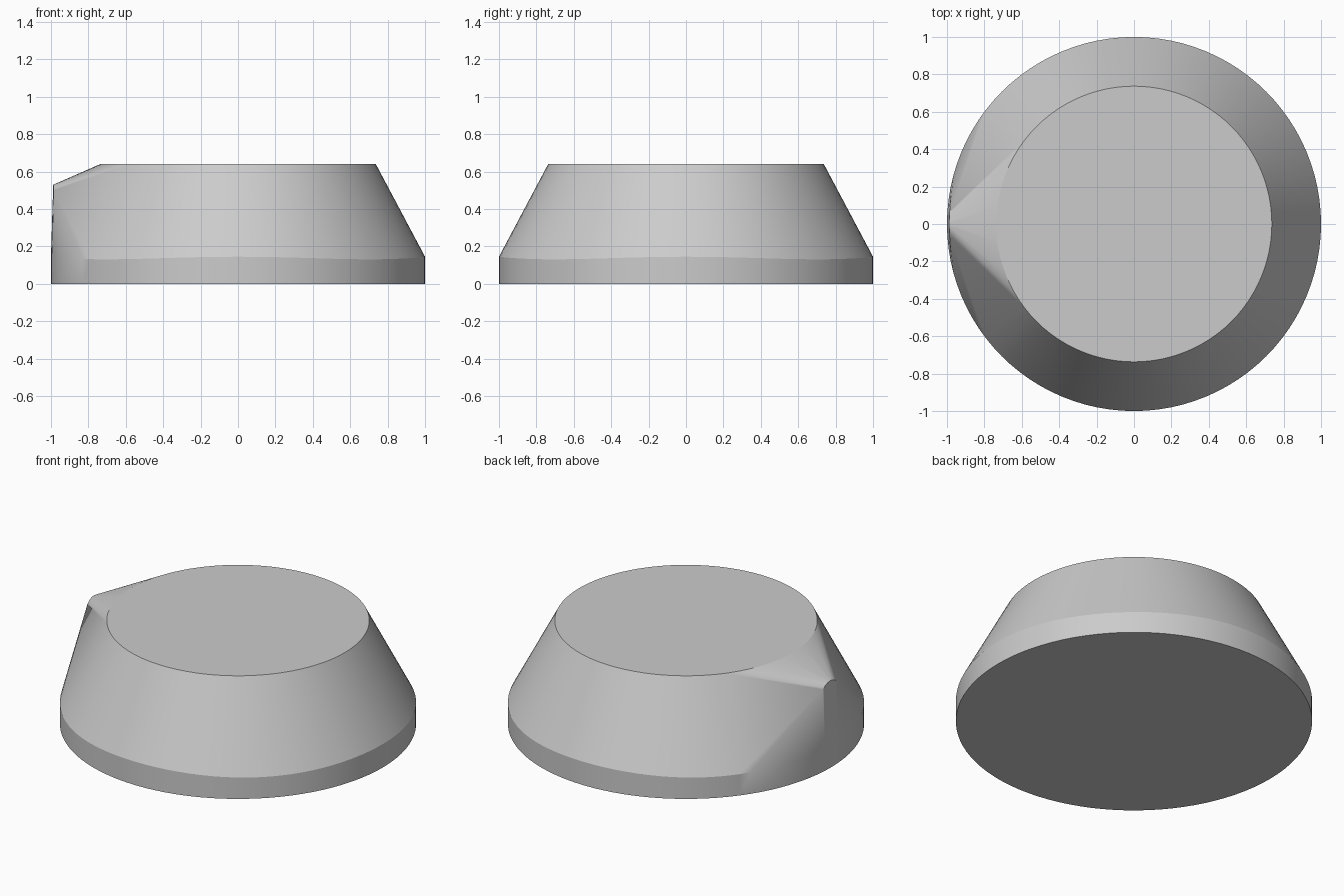
import bpy, bmesh
from math import sin, cos, pi, radians, sqrt

cube = bpy.data.objects.get("Cube")
if cube:
    bpy.data.objects.remove(cube, do_unlink=True)

SEGMENTS = 96
TOP_RADIUS, TOP_HEIGHT = 0.737, 0.64

grey = bpy.data.materials.new("plain grey")
grey.use_nodes = True
colour = (0.6, 0.6, 0.6, 1)
grey.diffuse_color = colour
grey.node_tree.nodes["Principled BSDF"].inputs["Base Color"].default_value = colour

bm = bmesh.new()


def ring(radius, height):
    """Circle of points whose height may vary with the angle."""
    for i in range(SEGMENTS):
        a = 2 * pi * i / SEGMENTS
        bm.verts.new((radius * cos(a), radius * sin(a), height(a)))


# Base, gently waved rim and narrower top
ring(1, lambda a: 0)
ring(1, lambda a: 0.138 + 0.007 * cos(4 * a))
ring(TOP_RADIUS, lambda a: TOP_HEIGHT)

# Rounded pointer tip on the right side
for i in range(-6, 7):
    t = radians(8 * i)
    y = 0.09 * sin(t)
    bm.verts.new((-sqrt(0.988 ** 2 - y * y), y, 0.44 + 0.09 * cos(t)))

# Wrap the points in one tapered skin with clean flat caps
bmesh.ops.convex_hull(bm, input=bm.verts[:])
bmesh.ops.dissolve_limit(bm, angle_limit=radians(0.3),
                         verts=bm.verts[:], edges=bm.edges[:])
bmesh.ops.recalc_face_normals(bm, faces=bm.faces[:])

mesh = bpy.data.meshes.new("knob_body")
bm.to_mesh(mesh)
bm.free()
mesh.materials.append(grey)
knob = bpy.data.objects.new("knob_body", mesh)
bpy.context.collection.objects.link(knob)

# Smooth sides with crisp cap and rim edges
bpy.context.view_layer.objects.active = knob
knob.select_set(True)
bpy.ops.object.shade_smooth_by_angle(angle=radians(20))
